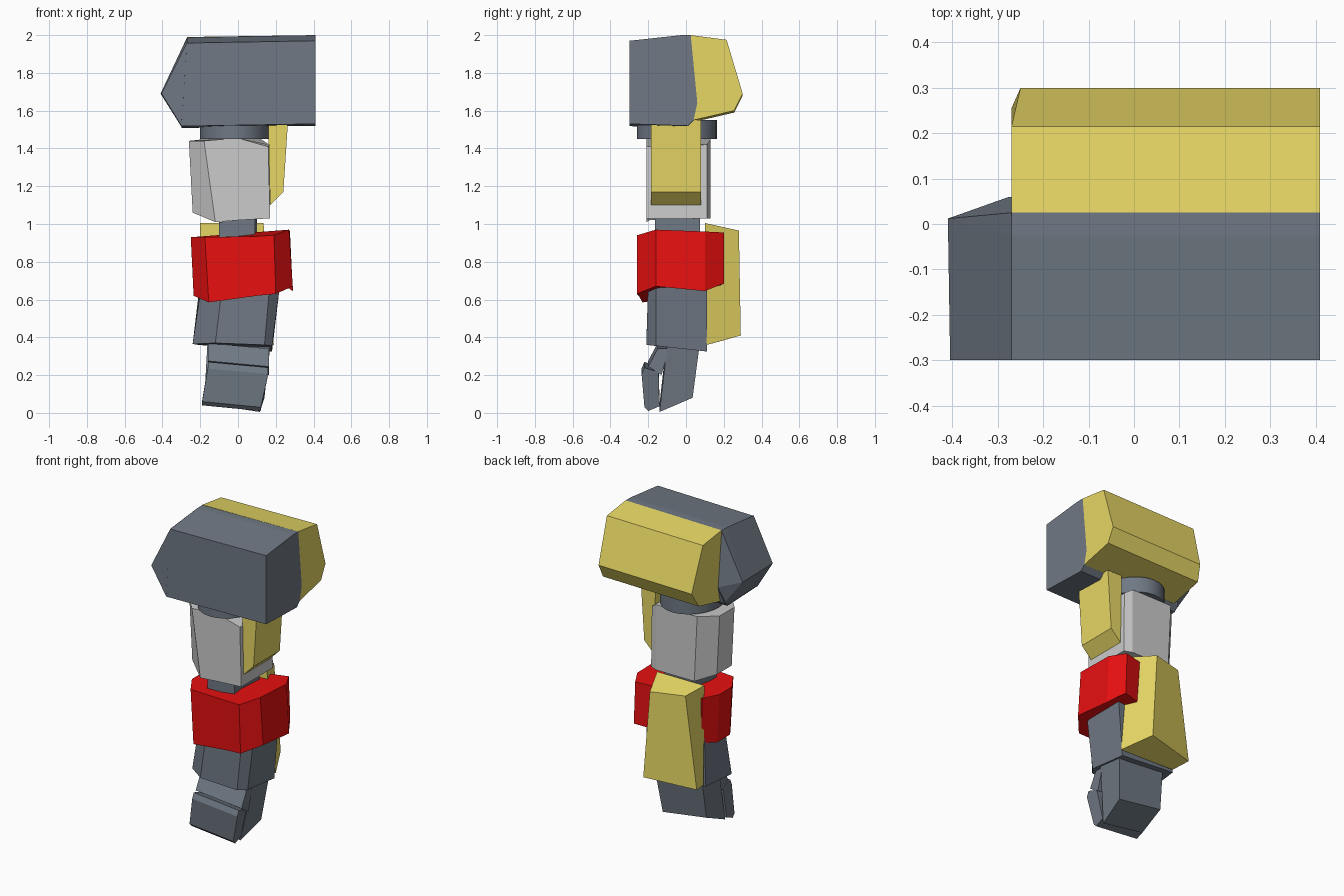
import bpy, bmesh, math

if "Cube" in bpy.data.objects:
    bpy.data.objects.remove(bpy.data.objects["Cube"])

def material(name, rgb):
    m = bpy.data.materials.new(name)
    m.diffuse_color = (*rgb, 1)
    m.use_nodes = True
    m.node_tree.nodes["Principled BSDF"].inputs["Base Color"].default_value = m.diffuse_color
    return m

SLATE = material("slate", (0.16, 0.19, 0.23))
PALE = material("pale_grey", (0.55, 0.55, 0.56))
YELLOW = material("yellow", (0.80, 0.68, 0.13))
RED = material("red", (0.80, 0.005, 0.005))

def loft(name, rings, mat):
    """Flat-faced solid through matching rings of 3D points, capped at both ends."""
    bm = bmesh.new()
    vs = [[bm.verts.new(p) for p in ring] for ring in rings]
    n = len(vs[0])
    for a, b in zip(vs, vs[1:]):
        for i in range(n):
            j = (i + 1) % n
            bm.faces.new((a[i], a[j], b[j], b[i]))
    bm.faces.new(vs[0])
    bm.faces.new(vs[-1])
    bmesh.ops.recalc_face_normals(bm, faces=bm.faces)
    me = bpy.data.meshes.new(name)
    bm.to_mesh(me)
    bm.free()
    me.materials.append(mat)
    ob = bpy.data.objects.new(name, me)
    bpy.context.collection.objects.link(ob)
    return ob

def side_ring(profile, x, dy=0, dz=0):
    return [(x, y + dy, z + dz) for y, z in profile]

def plan_ring(plan, heights):
    return [(x, y, z) for (x, y), z in zip(plan, heights)]

# Shoulder block: side profile swept along x
shoulder = [(-.30, 1.97), (-.025, 2.0), (.025, 2.0), (.06, 1.64), (.04, 1.55), (.01, 1.52), (-.30, 1.53)]
left_end = side_ring(shoulder, -.27, 0, -.012)
left_end = [(-.30 if z < 1.6 else x, y, z) for x, y, z in left_end]
loft("shoulder_block", [left_end, side_ring(shoulder, .41)], SLATE)

# Wedge closing the inner end of the shoulder, with one sharp ridge
loft("shoulder_wedge", [
    [(-.27, -.30, 1.96), (-.405, -.30, 1.69), (-.30, -.30, 1.52)],
    [(-.27, -.025, 1.988), (-.41, .012, 1.69), (-.30, .01, 1.515)],
    [(-.27, .025, 1.985), (-.41, .012, 1.69), (-.30, .03, 1.54)],
    [(-.27, .06, 1.64), (-.275, .06, 1.64), (-.275, .055, 1.62)]], SLATE)

# Yellow rear shoulder cover
cover = [(.025, 2.0), (.215, 1.975), (.30, 1.69), (.255, 1.60), (.04, 1.55), (.06, 1.64)]
cover_end = [(-.25 if y > .28 else -.27, y, z - .01) for y, z in cover]
loft("shoulder_cover", [cover_end, side_ring(cover, .41)], YELLOW)

# Oval shoulder joint
bpy.ops.mesh.primitive_cylinder_add(vertices=24, radius=1, depth=.10, location=(-.017, -.047, 1.50))
joint = bpy.context.object
joint.name = "shoulder_joint"
joint.scale = (.183, .212, 1)
joint.data.materials.append(SLATE)
bpy.ops.object.shade_smooth_by_angle(angle=math.radians(35))

# Upper arm
upper = [(-.18, -.21), (0, -.21), (.16, -.21), (.165, .11), (.12, .13), (-.17, .13), (-.26, .03), (-.26, -.12)]
lower = [(-.12, -.21), (0, -.21), (.17, -.21), (.17, .11), (.12, .13), (-.15, .13), (-.24, .03), (-.24, -.12)]
loft("upper_arm", [
    plan_ring(upper, [1.44, 1.455, 1.41, 1.42, 1.45, 1.45, 1.44, 1.44]),
    plan_ring(lower, [1.01, 1.02, 1.03, 1.03, 1.03, 1.03, 1.06, 1.06])], PALE)

# Yellow panel on the outer side of the upper arm
panel = [(.16, 1.55), (.265, 1.55), (.24, 1.17), (.17, 1.10)]
loft("arm_panel", [[(x, y, z) for x, z in panel] for y in (-.185, .08)], YELLOW)

# Elbow
elbow = [(-.10, -.165), (.09, -.165), (.10, .075), (-.10, .075)]
loft("elbow", [plan_ring(elbow, [1.01, 1.03, 1.03, 1.01]), plan_ring(elbow, [.85] * 4)], SLATE)

# Red forearm guard
guard_top = [(-.25, -.11), (-.175, -.23), (.10, -.25), (.19, -.26), (.27, -.16), (.275, .10), (.22, .20), (-.20, .12), (-.25, .02)]
guard_low = [(-.235, -.11), (-.155, -.23), (.10, -.25), (.20, -.26), (.29, -.16), (.29, .10), (.23, .20), (-.19, .12), (-.235, .02)]
loft("forearm_guard", [
    plan_ring(guard_top, [.93, .93, .935, .94, .97, .96, .955, .93, .93]),
    plan_ring(guard_low, [.62, .585, .62, .63, .67, .645, .685, .64, .62])], RED)

# Forearm
arm_top = [(-.20, .10), (-.19, -.11), (-.08, -.20), (.17, -.20), (.225, -.16), (.21, .11)]
arm_low = [(-.21, .10), (-.24, -.12), (-.12, -.21), (.14, -.21), (.18, -.16), (.18, .11)]
loft("forearm", [
    plan_ring(arm_top, [.70] * 6),
    plan_ring(arm_low, [.36, .365, .37, .36, .355, .325])], SLATE)

# Yellow rear forearm plate
plate_top = [(.135, .10), (.06, .28), (-.15, .22), (-.20, .10)]
plate_low = [(.19, .11), (.10, .29), (-.23, .22), (-.20, .11)]
loft("forearm_plate", [
    plan_ring(plate_top, [1.005, .965, .97, 1.005]),
    plan_ring(plate_low, [.36, .41, .39, .37])], YELLOW)

# Hand: palm, knuckles and curled fingers
palm = [(-.10, .37), (.07, .36), (.035, .095), (-.14, .02)]
loft("palm", [
    [(x, y, z + .03) for x, (y, z) in zip((-.16, -.16, -.17, -.18), palm)],
    [(x, y, z - .015) for x, (y, z) in zip((.17, .17, .14, .115), palm)]], SLATE)
knuckles = [(-.15, .36), (-.09, .36), (-.13, .22), (-.20, .265)]
loft("knuckles", [side_ring(knuckles, -.16, 0, .01), side_ring(knuckles, .165, 0, -.02)], SLATE)
finger = [(-.22, .255), (-.235, .22), (-.22, .045), (-.20, .025), (-.14, .05), (-.145, .23)]
loft("fingers", [
    [(-.16 if z > .15 else -.19, y, z + .015) for y, z in finger],
    [(.16 if z > .15 else .12, y, z - .015) for y, z in finger]], SLATE)
